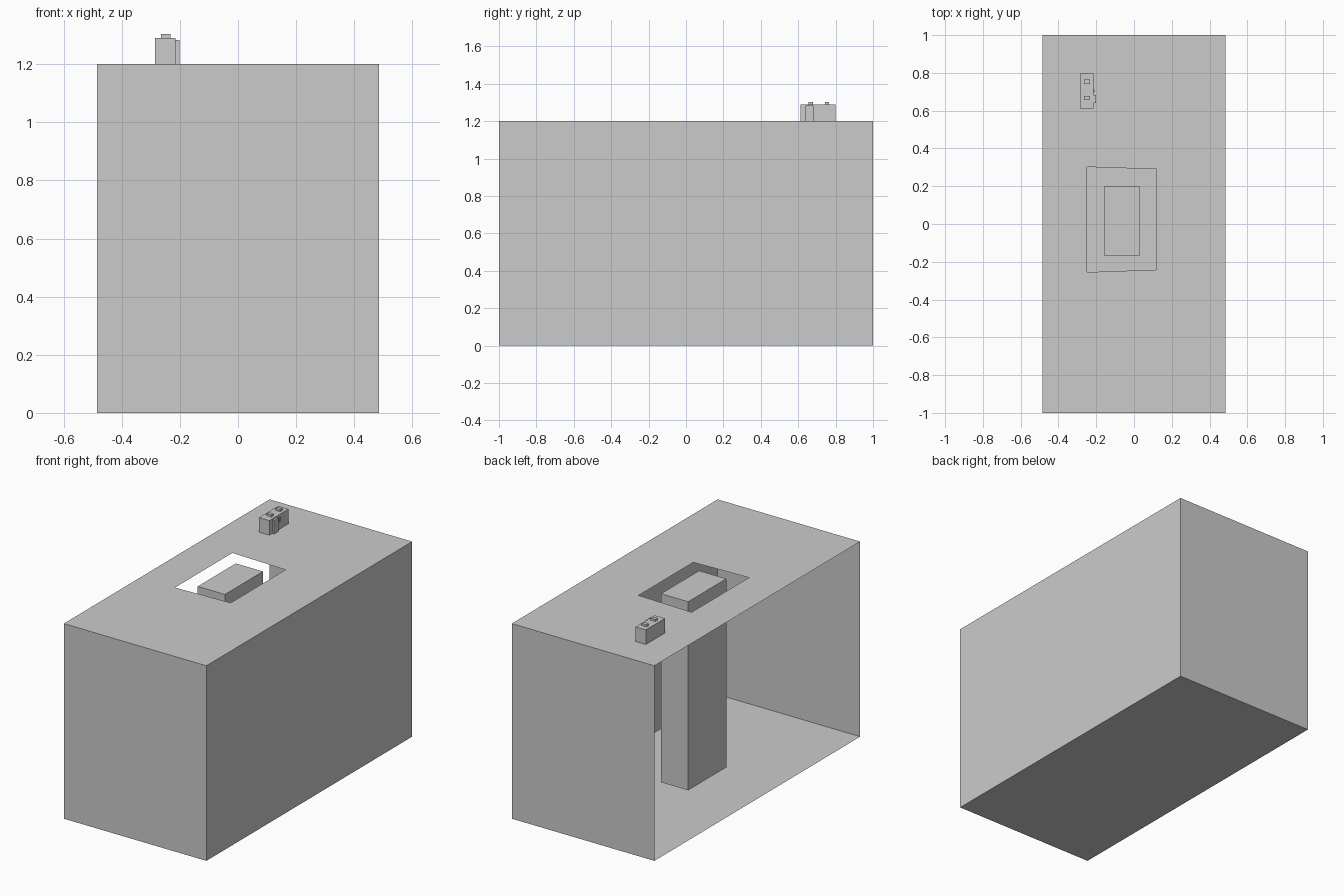
import bpy

if "Cube" in bpy.data.objects:
    bpy.data.objects.remove(bpy.data.objects["Cube"])

X, Y, Z = 0.485, 1.0, 1.2


def mesh_object(name, verts, faces):
    mesh = bpy.data.meshes.new(name)
    mesh.from_pydata(verts, [], faces)
    mesh.update()
    obj = bpy.data.objects.new(name, mesh)
    bpy.context.collection.objects.link(obj)
    return obj


def box(name, x0, x1, y0, y1, z0, z1):
    verts = [(x, y, z) for z in (z0, z1)
             for x, y in ((x0, y0), (x1, y0), (x1, y1), (x0, y1))]
    sides = [(i, (i + 1) % 4, (i + 1) % 4 + 4, i + 4) for i in range(4)]
    return mesh_object(name, verts, [(3, 2, 1, 0), (4, 5, 6, 7)] + sides)


# Thin shell: floor, front, right and back walls, open on the left
corners = [(-X, -Y), (X, -Y), (X, Y), (-X, Y)]
hole = [(-0.25, -0.255), (0.12, -0.242), (0.12, 0.29), (-0.25, 0.302)]
verts = [(x, y, 0) for x, y in corners]
verts += [(x, y, Z) for x, y in corners + hole]
walls = [(i, i + 1, i + 5, i + 4) for i in range(3)]
# Top sheet runs as a ring around the skewed opening
top = [(4 + i, 4 + (i + 1) % 4, 8 + (i + 1) % 4, 8 + i) for i in range(4)]
mesh_object("cabinet_shell", verts, [(3, 2, 1, 0)] + walls + top)

# Column standing inside the opening
box("inner_column", -0.155, 0.03, -0.17, 0.20, 0.04, Z)

# Small control box with two buttons and raised side plates
box("control_box", -0.285, -0.215, 0.612, 0.798, Z, 1.29)
for i, y in enumerate((0.667, 0.753)):
    box(f"button_{i + 1}", -0.265, -0.233, y - 0.011, y + 0.011, 1.29, 1.303)
box("side_plate", -0.215, -0.202, 0.64, 0.682, Z, 1.283)
box("side_knob", -0.215, -0.208, 0.70, 0.713, 1.25, 1.275)
